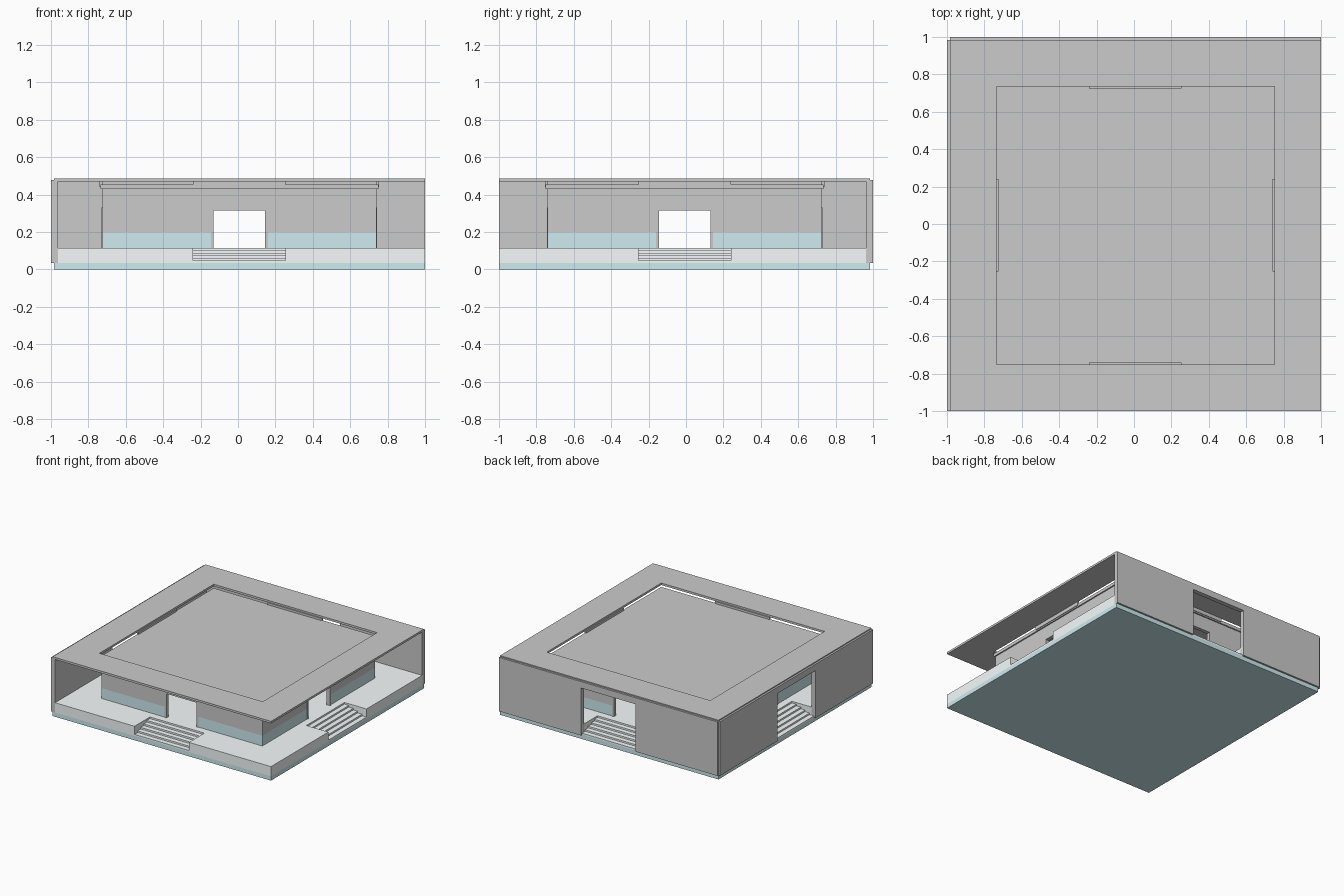
import bpy, bmesh, math
from mathutils import Matrix, Vector

if "Cube" in bpy.data.objects:
    bpy.data.objects.remove(bpy.data.objects["Cube"])

C = Vector((0.0075, -0.0075, 0))      # plan centre of the pavilion
H = 0.9925                            # half width of base and roof
W = 0.732                             # half width of the inner room
D = 0.138                             # half width of the doors
S = 0.2475                            # half width of stairs / wall openings
BASE, FLOOR, WALL = 0.035, 0.115, 0.43


def material(name, rgb):
    m = bpy.data.materials.new(name)
    m.diffuse_color = (*rgb, 1)
    m.use_nodes = True
    m.node_tree.nodes["Principled BSDF"].inputs["Base Color"].default_value = m.diffuse_color
    return m


teal = material("teal", (0.62, 0.84, 0.88))
pale = material("pale_stone", (0.92, 0.97, 0.97))


def place(name, bm, turn=0, mat=None):
    """Turn a part about the pavilion centre in quarter steps and link it."""
    bmesh.ops.recalc_face_normals(bm, faces=bm.faces)
    bm.transform(Matrix.Translation(C) @ Matrix.Rotation(turn * math.pi / 2, 4, 'Z'))
    me = bpy.data.meshes.new(name)
    bm.to_mesh(me)
    bm.free()
    ob = bpy.data.objects.new(name, me)
    bpy.context.collection.objects.link(ob)
    if mat:
        me.materials.append(mat)
    return ob


def box(name, x, y, z, turn=0, mat=None):
    bm = bmesh.new()
    bmesh.ops.create_cube(bm, size=1)
    for v in bm.verts:
        v.co = [r[0] if c < 0 else r[1] for c, r in zip(v.co, (x, y, z))]
    return place(name, bm, turn, mat)


def prism(name, profile, half, turn=0):
    """Extrude a (y, z) profile across x."""
    bm = bmesh.new()
    f = bm.faces.new([bm.verts.new((-half, y, z)) for y, z in profile])
    ext = bmesh.ops.extrude_face_region(bm, geom=[f])['geom']
    bmesh.ops.translate(bm, vec=(2 * half, 0, 0),
                        verts=[g for g in ext if isinstance(g, bmesh.types.BMVert)])
    return place(name, bm, turn)


def cut(target, cutter):
    mod = target.modifiers.new("cut", 'BOOLEAN')
    mod.operation, mod.solver, mod.object = 'DIFFERENCE', 'EXACT', cutter
    bpy.context.view_layer.objects.active = target
    bpy.ops.object.modifier_apply(modifier=mod.name)
    bpy.data.objects.remove(cutter)


# Base slab and raised platform
box("base_slab", (-H, H), (-H, H), (0, BASE), mat=teal)
platform = box("platform", (-H, H), (-H, H), (BASE, FLOOR), mat=pale)

# Stepped notches for the four stairs
steps, depth = 6, 0.2
rise, run = (FLOOR - BASE) / steps, depth / (steps - 1)
profile = [(-H - 0.05, 0.2), (-H - 0.05, BASE + rise)]
for i in range(1, steps):
    y, z = -H + i * run, BASE + i * rise
    profile += [(y, z), (y, z + rise)]
profile[-1] = (profile[-1][0], 0.2)
for k in range(4):
    cut(platform, prism("stair_cutter", profile, S, k))

# Outer walls on the back (turn 2) and left (turn 3), each with a tall opening
for k, name in ((2, "back"), (3, "left")):
    y = (-H - 0.015, -H + 0.0225)
    box(name + "_wall_a", (-H, -S), y, (BASE, 0.478), k)
    box(name + "_wall_b", (S, H), y, (BASE, 0.478), k)
    box(name + "_wall_lintel", (-S, S), y, (0.425, 0.478), k)

# Roof ring with a square hole
R = 0.7425
roof = box("roof_ring", (-H, H), (-H, H), (0.47, 0.487))
cut(roof, box("roof_cutter", (-R, R), (-R, R), (0.4, 0.6)))

# Lower inner roof inside the ring
box("inner_roof", (-R, R), (-R, R), (WALL, 0.455))

# Inner room, the same on all four sides
T = 0.02
for k in range(4):
    y = (-W, -W + T)
    for x in ((-W, -D - 0.015), (D + 0.015, W - T)):
        box("room_wall_lower", x, y, (FLOOR, 0.2), k, teal)
        box("room_wall_upper", x, y, (0.2, WALL), k)
    box("door_overpanel", (-D - 0.015, D + 0.015), y, (0.33, WALL), k)
    # Door frame
    f = (-W - 0.005, -W + T + 0.005)
    box("door_jamb_a", (-D - 0.015, -D), f, (FLOOR, 0.332), k)
    box("door_jamb_b", (D, D + 0.015), f, (FLOOR, 0.332), k)
    box("door_head", (-D, D), f, (0.314, 0.332), k)
    # Bracket joining inner roof to ring
    box("roof_bracket", (-S, S), (-0.7475, -0.7325), (0.44, 0.473), k)
